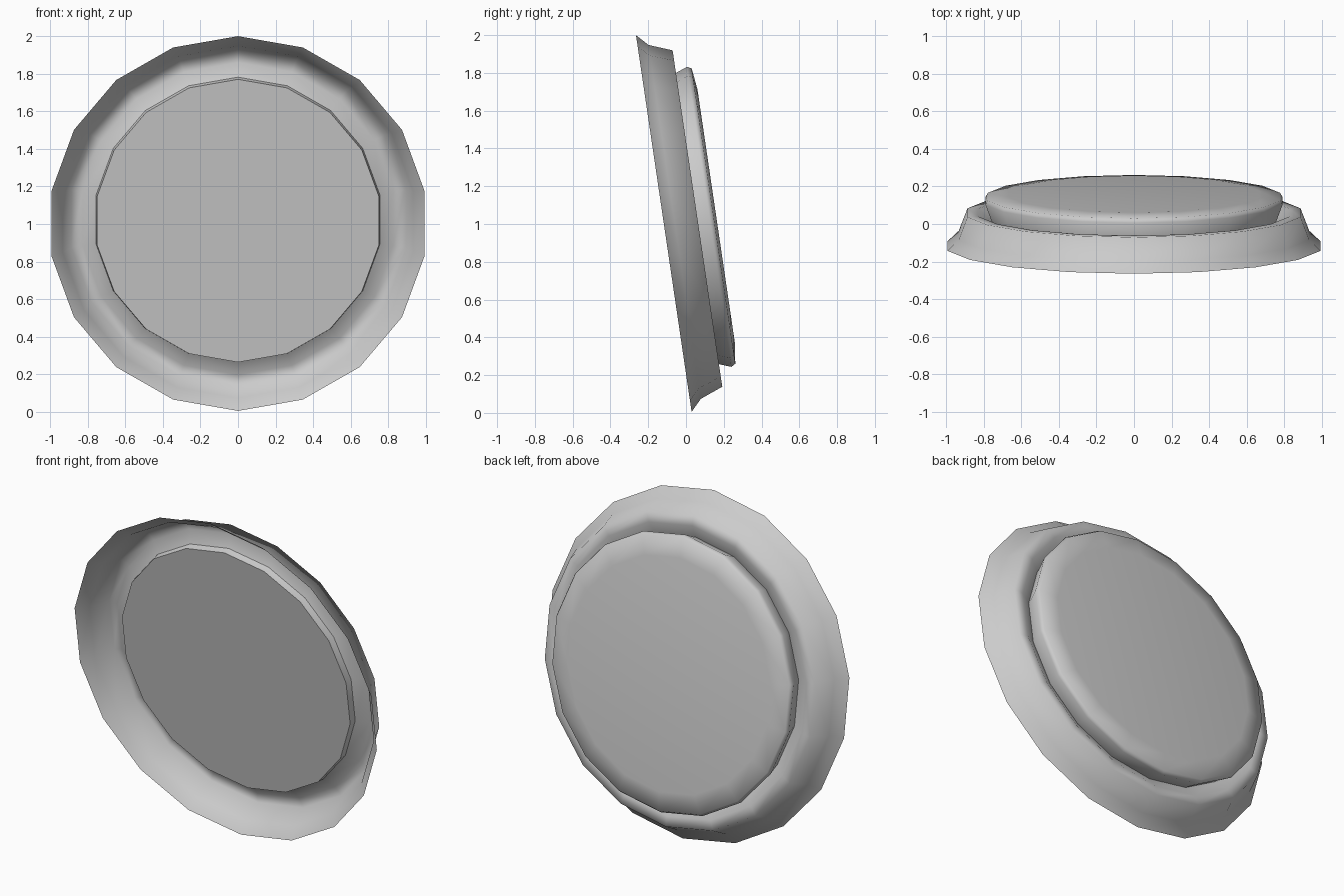
import bpy, bmesh, math
from mathutils import Matrix

if "Cube" in bpy.data.objects:
    bpy.data.objects.remove(bpy.data.objects["Cube"])

SIDES = 18
TILT = math.radians(8.4)
CENTRE = (0.0, -0.1175, 1.0025)   # centre of the front rim


def lathe(name, profile, sharp):
    """Revolve (depth, radius) points about the tilted front-to-back axis."""
    bm = bmesh.new()
    rings = []
    for s, r in profile:
        if r == 0:
            rings.append([bm.verts.new((0, s, 0))])
            continue
        rings.append([bm.verts.new((r * math.sin(2 * math.pi * i / SIDES), s,
                                    r * math.cos(2 * math.pi * i / SIDES)))
                      for i in range(SIDES)])
    for a, b in zip(rings, rings[1:]):
        for i in range(SIDES):
            j = (i + 1) % SIDES
            loop = [a[i % len(a)], a[j % len(a)], b[j % len(b)], b[i % len(b)]]
            bm.faces.new(list(dict.fromkeys(loop)))
    bmesh.ops.recalc_face_normals(bm, faces=bm.faces)
    bm.transform(Matrix.Translation(CENTRE) @ Matrix.Rotation(TILT, 4, 'X'))
    mesh = bpy.data.meshes.new(name)
    bm.to_mesh(mesh)
    bm.free()
    for p in mesh.polygons:
        p.use_smooth = True
    mesh.set_sharp_from_angle(angle=math.radians(sharp))
    obj = bpy.data.objects.new(name, mesh)
    bpy.context.collection.objects.link(obj)
    return obj


# Flared outer rim, a thin sheet curling forward again at its inner edge
lathe("outer_rim", [(0, 1.008), (0.058, 0.947), (0.18, 0.90),
                    (0.18, 0.84), (0.14, 0.765)], 100)

# Closed disc sitting in the rim: flat front, bulging side, nearly flat back
lathe("centre_disc", [(0.10, 0), (0.10, 0.761), (0.15, 0.768), (0.243, 0.803),
                      (0.266, 0.79), (0.28, 0.677), (0.278, 0)], 75)
